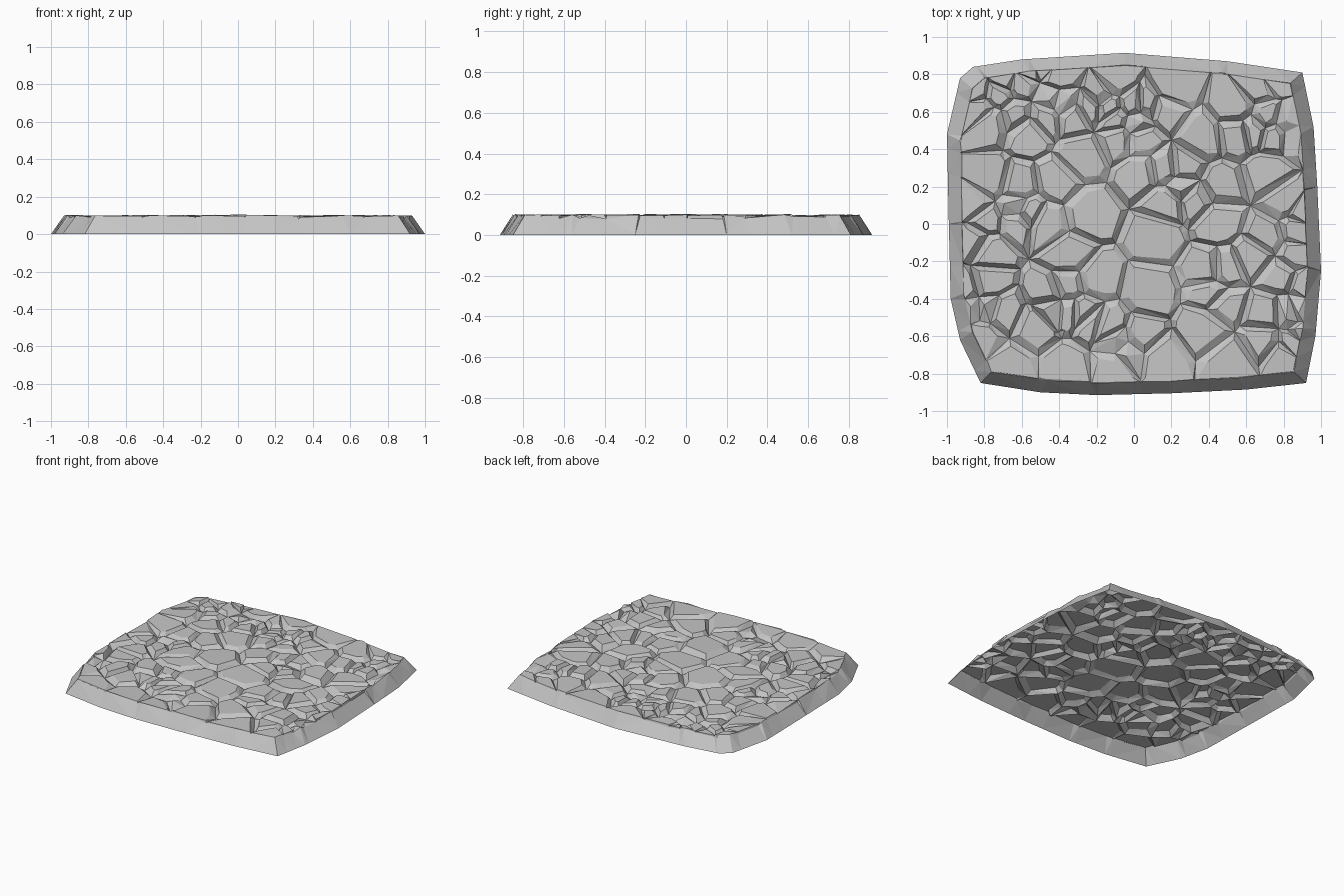
import bpy
import bmesh
import random
from mathutils import Vector, noise

random.seed(7)
cube = bpy.data.objects.get("Cube")
if cube:
    bpy.data.objects.remove(cube)

TOP, RIM = 0.1, 0.93

# Ground outline of the slab, counter-clockwise
OUTLINE = [(-.82, -.85), (-.5, -.9), (-.2, -.915), (.2, -.905), (.6, -.885), (.92, -.85),
           (.97, -.6), (1, -.25), (.98, .2), (.96, .52), (.9, .81), (.5, .87), (-.05, .915),
           (-.6, .88), (-.86, .84), (-.93, .78), (-1, .48), (-.99, 0), (-.98, -.4), (-.93, -.62)]

# Centres of the large plates
PLATES = [(-.76, .23), (-.25, .06), (-.28, .36), (.04, .27), (-.08, .46), (.12, -.06),
          (.08, -.36), (.45, .02), (.46, .2), (.65, -.17), (.72, .27), (.36, .46), (.2, .72),
          (-.1, .76), (-.32, .58), (-.56, .5), (-.78, .55), (-.78, -.14), (-.35, -.17),
          (-.52, -.55), (-.82, -.6), (-.22, -.52), (-.1, -.76), (.14, -.72), (.38, -.55),
          (.52, -.74), (.7, -.48), (.8, -.7), (-.66, -.76), (-.36, -.76)]

# Regions of small broken shards: centre x, centre y, spread, count
SHARDS = [(.7, .62, .17, 9), (-.5, .72, .17, 8), (-.76, .68, .1, 4), (-.8, -.4, .1, 5),
          (-.32, -.35, .13, 6), (-.5, .1, .13, 5), (.26, .2, .1, 5), (.07, .57, .12, 5),
          (.8, -.57, .11, 5), (-.75, .01, .14, 4), (.8, .03, .12, 4), (.47, -.33, .1, 4),
          (-.02, -.62, .12, 4), (-.2, .62, .12, 4), (.85, -.25, .1, 3)]


def shard_centres():
    pts = [Vector(p) for p in PLATES]
    for cx, cy, r, n in SHARDS:
        for _ in range(n):
            for _try in range(20):
                p = Vector((cx + random.uniform(-r, r), cy + random.uniform(-r, r)))
                if all((p - q).length > .07 for q in pts):
                    pts.append(p)
                    break
    return pts


def clip(poly, point, normal):
    """Keep the part of a convex polygon behind a line."""
    out = []
    for a, b in zip(poly, poly[1:] + poly[:1]):
        da, db = (a - point).dot(normal), (b - point).dot(normal)
        if da <= 0:
            out.append(a)
        if da * db < 0:
            out.append(a.lerp(b, da / (da - db)))
    return out


# Cells between the cracks
bm = bmesh.new()
seeds = shard_centres()
for s in seeds:
    cell = [Vector(p) * RIM for p in OUTLINE]
    for t in seeds:
        if t is not s:
            cell = clip(cell, (s + t) / 2, t - s)
    if len(cell) > 2:
        bm.faces.new([bm.verts.new((p.x, p.y, 0)) for p in cell])
bmesh.ops.remove_doubles(bm, verts=bm.verts, dist=.002)
# Collapse the shortest crack segments
short = [e for e in bm.edges if e.calc_length() < .03 and not any(v.is_boundary for v in e.verts)]
bmesh.ops.collapse(bm, edges=short)

# Crack floors dip, the rim stays high
for v in bm.verts:
    if v.is_boundary:
        inner = any(not e.is_boundary for e in v.link_edges)
        v.co.z = TOP - (random.uniform(.008, .022) if inner else 0)
    else:
        v.co.z = TOP - .034 + .014 * noise.noise(v.co * 4) + random.uniform(-.006, .006)

# Raise a plate or a pointed shard from each cell
for f in list(bm.faces):
    ring = list(f.verts)
    c = f.calc_center_median()
    area = f.calc_area()
    size = area ** .5
    tilt = Vector((random.uniform(-.04, .04), random.uniform(-.04, .04)))
    height = TOP - random.uniform(0, .008)
    pointed = area < .02 and random.random() < .4
    if pointed:
        peak = c.lerp(random.choice(ring).co, .35)
        peak.z = height
        tips = bmesh.ops.poke(bm, faces=[f])["verts"]
        tips[0].co = peak
        continue
    k = min(.45, .065 / size)
    top = []
    for v in ring:
        w = .05 if v.is_boundary else k * random.uniform(.7, 1.2)
        p = v.co.lerp(c, w)
        p.z = min(height + tilt.dot((p - c).to_2d()), TOP + .006)
        top.append(bm.verts.new(p))
    n = len(ring)
    bm.faces.remove(f)
    for i in range(n):
        j = (i + 1) % n
        bm.faces.new((ring[i], ring[j], top[j], top[i]))
    bm.faces.new(top)

# Sloping skirt, open underneath
edges = [e for e in bm.edges if e.is_boundary]
skirt = bmesh.ops.extrude_edge_only(bm, edges=edges)["geom"]
for v in skirt:
    if isinstance(v, bmesh.types.BMVert):
        v.co = (v.co.x / RIM, v.co.y / RIM, 0)
bmesh.ops.triangulate(bm, faces=[f for f in bm.faces if len(f.verts) > 3])
bmesh.ops.recalc_face_normals(bm, faces=bm.faces)
if sum(f.normal.z * f.calc_area() for f in bm.faces) < 0:
    bmesh.ops.reverse_faces(bm, faces=bm.faces)

mesh = bpy.data.meshes.new("cracked_rock_slab")
bm.to_mesh(mesh)
bm.free()

# Stone colour
stone = bpy.data.materials.new("grey_stone")
stone.use_nodes = True
colour = (.56, .56, .56, 1)
stone.diffuse_color = colour
stone.node_tree.nodes["Principled BSDF"].inputs["Base Color"].default_value = colour
mesh.materials.append(stone)
slab = bpy.data.objects.new("cracked_rock_slab", mesh)
bpy.context.collection.objects.link(slab)
